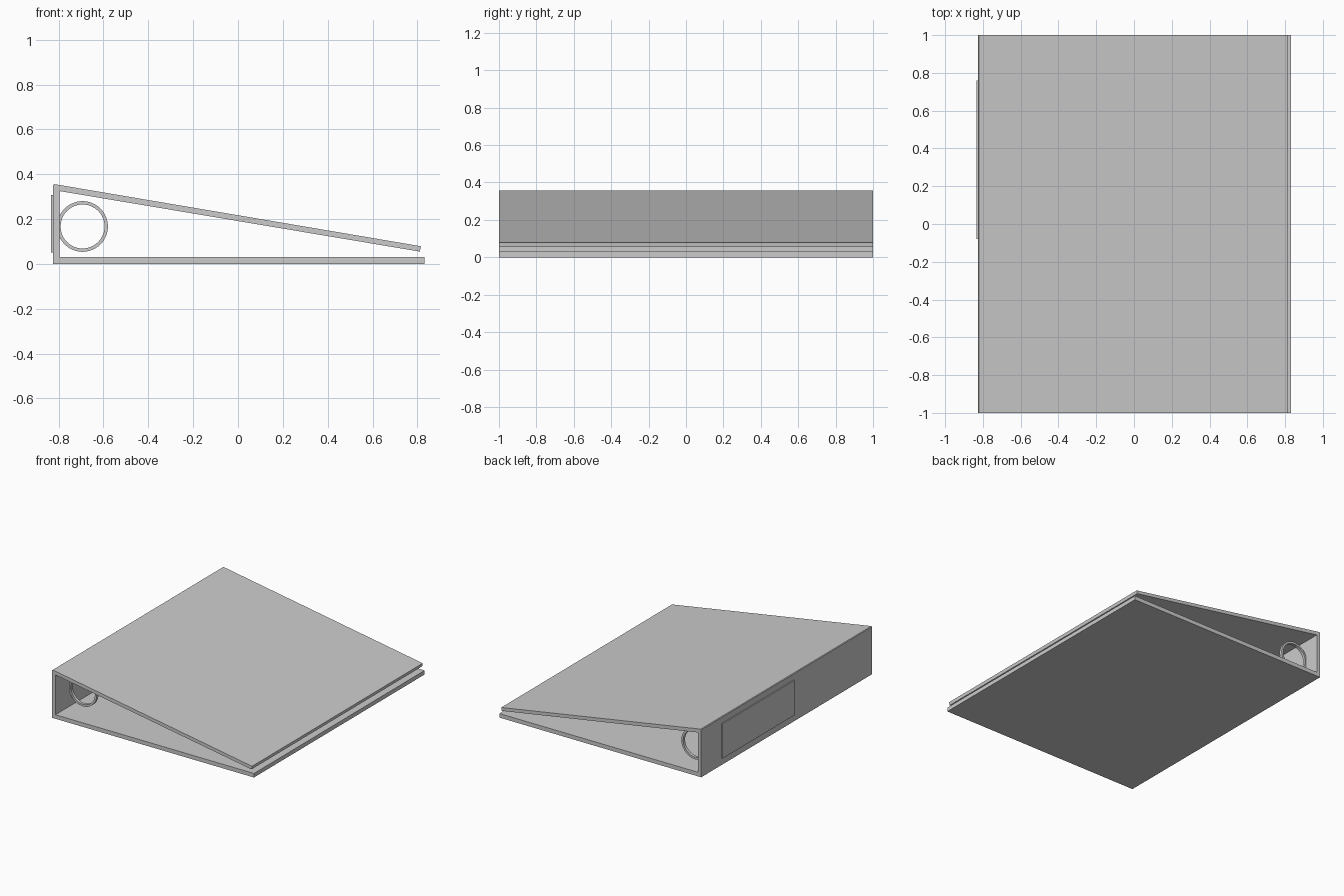
import bpy, bmesh
from math import cos, sin, pi

if "Cube" in bpy.data.objects:
    bpy.data.objects.remove(bpy.data.objects["Cube"])


def finish(name, bm):
    bmesh.ops.recalc_face_normals(bm, faces=bm.faces)
    me = bpy.data.meshes.new(name)
    bm.to_mesh(me)
    bm.free()
    ob = bpy.data.objects.new(name, me)
    bpy.context.collection.objects.link(ob)
    return ob


def extrude_profile(name, pts, y0, y1):
    """Extrude an XZ outline along y."""
    bm = bmesh.new()
    face = bm.faces.new([bm.verts.new((x, y0, z)) for x, z in pts])
    res = bmesh.ops.extrude_face_region(bm, geom=[face])
    verts = [v for v in res["geom"] if isinstance(v, bmesh.types.BMVert)]
    bmesh.ops.translate(bm, verts=verts, vec=(0, y1 - y0, 0))
    return finish(name, bm)


def band(name, cx, cz, r_out, r_in, y, width, n=48):
    """Closed ring with a rectangular section, axis along y."""
    bm = bmesh.new()
    section = [(r_out, -width / 2), (r_out, width / 2), (r_in, width / 2), (r_in, -width / 2)]
    loops = []
    for i in range(n):
        a = 2 * pi * i / n
        loops.append([bm.verts.new((cx + r * cos(a), y + d, cz + r * sin(a))) for r, d in section])
    for i in range(n):
        a, b = loops[i], loops[(i + 1) % n]
        for j in range(4):
            k = (j + 1) % 4
            bm.faces.new((a[j], a[k], b[k], b[j]))
    ob = finish(name, bm)
    bpy.context.view_layer.objects.active = ob
    ob.select_set(True)
    bpy.ops.object.shade_smooth_by_angle()
    ob.select_set(False)


# Cover: bottom board, spine and sloping top board in one folded profile
extrude_profile("binder_cover", [
    (-0.825, 0), (0.831, 0), (0.831, 0.03), (-0.797, 0.03), (-0.797, 0.325),
    (0.811, 0.055), (0.815, 0.079), (-0.82, 0.356), (-0.825, 0.352)], -1, 1)

# Label plate on the outside of the spine
extrude_profile("spine_label", [
    (-0.833, 0.05), (-0.82, 0.05), (-0.82, 0.308), (-0.833, 0.308)], -0.08, 0.76)

# Three binder rings against the inside of the spine
for i, y in enumerate((-0.816, 0.027, 0.872)):
    band(f"binder_ring_{i + 1}", -0.693, 0.167, 0.113, 0.098, y, 0.022)
